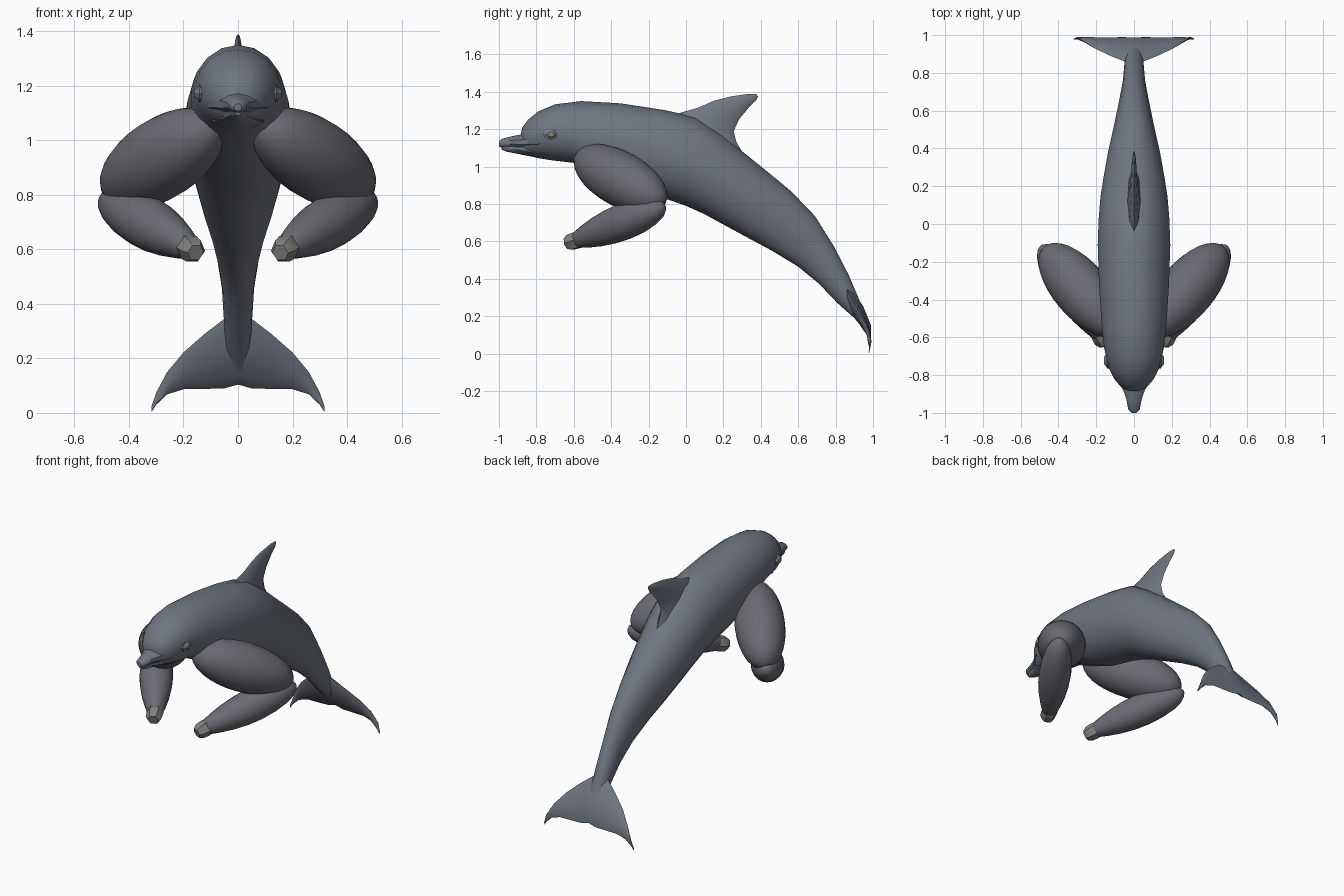
import bpy, bmesh, math
from mathutils import Vector as V

if "Cube" in bpy.data.objects:
    bpy.data.objects.remove(bpy.data.objects["Cube"])


def material(name, rgb):
    m = bpy.data.materials.new(name)
    m.diffuse_color = (*rgb, 1)
    m.use_nodes = True
    m.node_tree.nodes["Principled BSDF"].inputs["Base Color"].default_value = m.diffuse_color
    return m


SKIN = material("blue_grey_skin", (0.16, 0.18, 0.22))
ARM = material("dark_grey", (0.14, 0.148, 0.17))
PALE = material("pale_grey", (0.22, 0.22, 0.215))


def loft(name, sections, normal, sides, mat, angle=35, mirror=False):
    """Skin elliptical sections (edge a, edge b, half width along normal)."""
    bm = bmesh.new()
    n = V(normal).normalized()
    rings = []
    for a, b, w in sections:
        a, b = V(a), V(b)
        c, h = (a + b) / 2, (a - b) / 2
        rings.append([bm.verts.new(c + h * math.cos(t) + n * w * math.sin(t))
                      for t in (math.tau * i / sides for i in range(sides))])
    for r, s in zip(rings, rings[1:]):
        for i in range(sides):
            j = (i + 1) % sides
            bm.faces.new((r[i], r[j], s[j], s[i]))
    bm.faces.new(rings[0])
    bm.faces.new(rings[-1])
    bmesh.ops.recalc_face_normals(bm, faces=bm.faces[:])
    me = bpy.data.meshes.new(name)
    bm.to_mesh(me)
    bm.free()
    ob = bpy.data.objects.new(name, me)
    bpy.context.collection.objects.link(ob)
    me.materials.append(mat)
    if mirror:
        ob.modifiers.new("mirror", "MIRROR").use_mirror_merge = False
    bpy.ops.object.select_all(action='DESELECT')
    bpy.context.view_layer.objects.active = ob
    ob.select_set(True)
    bpy.ops.object.shade_smooth_by_angle(angle=math.radians(angle))
    return ob


def side_loft(name, rows, sides, mat=SKIN, angle=35):
    """Rows are top y, top z, bottom y, bottom z, half width."""
    return loft(name, [((0, a, b), (0, c, d), w) for a, b, c, d, w in rows],
                (1, 0, 0), sides, mat, angle)


def limb(name, p0, p1, profile, sides, mat):
    """Round limb from p0 to p1; profile holds (fraction, radius)."""
    p0, p1 = V(p0), V(p1)
    axis = (p1 - p0).normalized()
    u = axis.cross(V((0, 0, 1))).normalized()
    secs = [(p0.lerp(p1, t) + u * r, p0.lerp(p1, t) - u * r, r) for t, r in profile]
    return loft(name, secs, axis.cross(u), sides, mat, 40, True)


# Body, arching from the forehead down to the tail stock
side_loft("body", [
    (-.885, 1.165, -.87, 1.065, .045), (-.875, 1.21, -.83, 1.055, .075),
    (-.845, 1.25, -.79, 1.045, .105), (-.79, 1.295, -.73, 1.035, .135),
    (-.70, 1.333, -.60, 1.02, .160), (-.56, 1.35, -.46, .95, .175),
    (-.35, 1.338, -.28, .87, .188), (-.12, 1.303, -.10, .825, .195),
    (.05, 1.265, 0, .79, .19), (.18, 1.18, .10, .745, .18),
    (.29, 1.09, .2, .69, .163), (.42, .985, .32, .625, .14),
    (.56, .87, .46, .55, .108), (.69, .735, .60, .465, .08),
    (.79, .575, .71, .375, .06), (.87, .42, .81, .27, .052),
    (.93, .28, .90, .19, .045), (.975, .16, .95, .13, .03)], 18)

# Beak: upper and lower jaw
side_loft("upper_jaw", [
    (-1.0, 1.135, -1.0, 1.108, .014), (-.98, 1.15, -.985, 1.10, .032),
    (-.93, 1.162, -.93, 1.098, .042), (-.88, 1.172, -.88, 1.09, .06),
    (-.80, 1.19, -.80, 1.085, .115), (-.70, 1.18, -.70, 1.10, .14)], 10)
side_loft("lower_jaw", [
    (-.99, 1.112, -.985, 1.09, .012), (-.97, 1.12, -.96, 1.08, .026),
    (-.90, 1.13, -.90, 1.068, .036), (-.84, 1.12, -.84, 1.056, .06),
    (-.74, 1.12, -.74, 1.04, .10)], 10)

# Swept dorsal fin: leading edge to trailing edge, base to tip
side_loft("dorsal_fin", [
    (-.08, 1.26, .33, 1.03, .045), (-.03, 1.288, .27, 1.13, .035),
    (.06, 1.313, .255, 1.19, .027), (.15, 1.352, .285, 1.255, .02),
    (.24, 1.375, .335, 1.315, .014), (.33, 1.388, .375, 1.355, .009),
    (.375, 1.388, .385, 1.375, .004)], 8)


# Tail flukes, one blade from tip to tip
def fluke_point(x, z):
    return x, .99 - .53 * max(z - .1, 0) - .12 * max(.1 - z, 0), z


half = [(.05, .345, .09, .028), (.12, .292, .088, .02), (.2, .222, .087, .015),
        (.26, .15, .068, .011), (.30, .075, .03, .007), (.317, .025, .004, .003)]
span = ([(-x, a, b, w) for x, a, b, w in reversed(half)]
        + [(0, .37, .104, .034)] + half)
loft("tail_flukes", [(fluke_point(x, a), fluke_point(x, b), w) for x, a, b, w in span],
     (0, 1, .55), 8, SKIN)

# Muscular arms: bulging upper arm, tapering forearm, stubby hand
bulge = [((1 - math.cos(t)) / 2, .147 * max(math.sin(t), .02) ** .95)
         for t in (math.pi * i / 16 for i in range(17))]
limb("upper_arm", (.085, -.575, 1.06), (.472, -.125, .808), bulge, 24, ARM)
limb("forearm", (.49, -.115, .79), (.175, -.59, .605),
     [(0, .01), (.02, .03), (.07, .055), (.16, .076), (.3, .092), (.45, .098),
      (.6, .094), (.75, .081), (.88, .063), (.97, .047), (1, .035)], 20, ARM)
limb("hand", (.19, -.56, .615), (.155, -.64, .588),
     [(0, .044), (.3, .05), (.75, .047), (1, .032)], 6, PALE)

# Eyes with a lid rim around each
for name, x, r, mat in (("eyelid", .136, 1.0, SKIN), ("eye", .143, .72, PALE)):
    loft(name, [((x + dx, -.722 - .042 * s * r, 1.172),
                 (x + dx, -.722 + .042 * s * r, 1.172), .032 * s * r)
                for dx, s in ((-.03, 1), (.006, 1), (.016, .6))],
         (0, 0, 1), 8, mat, 30, True)
